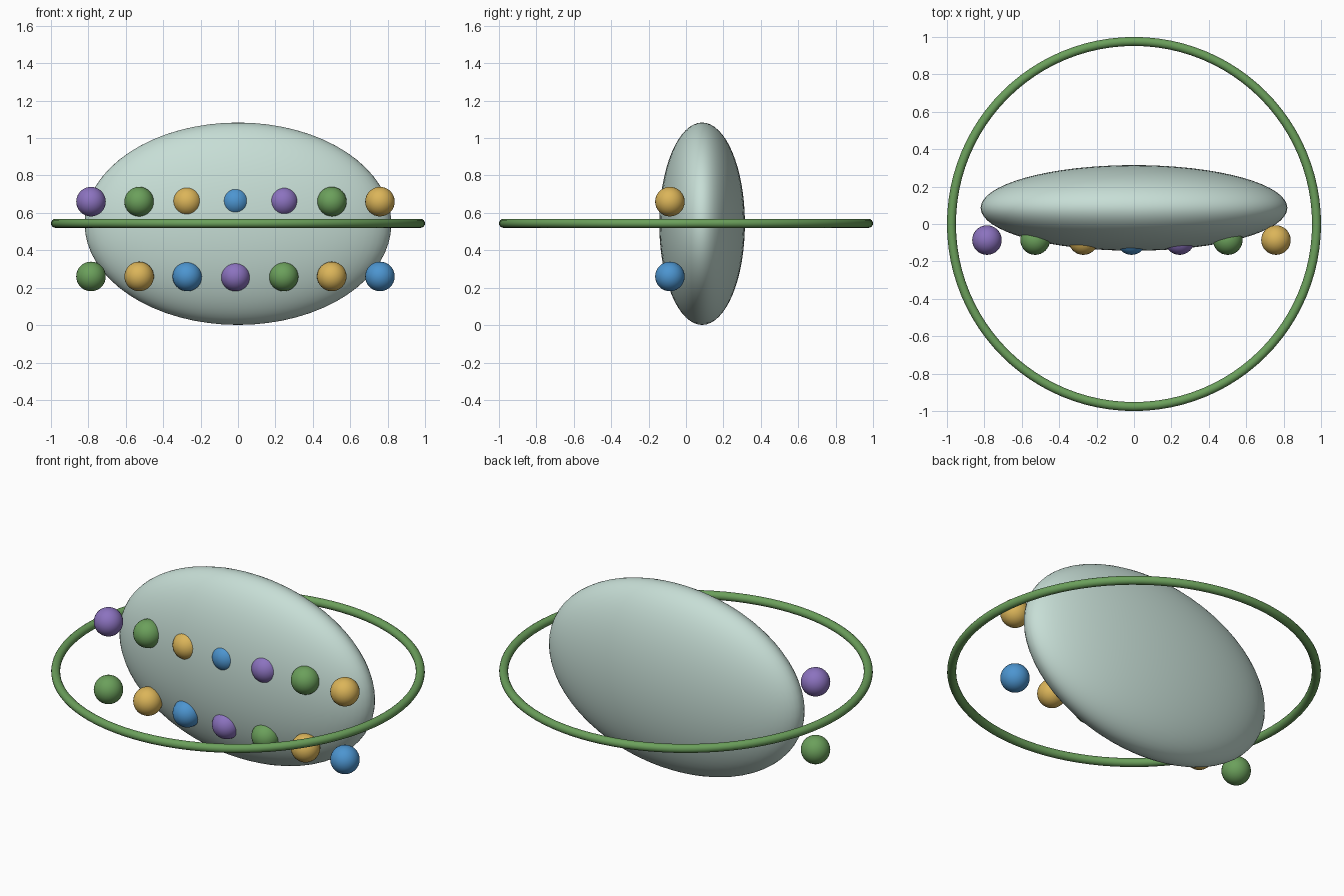
import bpy

default_cube = bpy.data.objects.get("Cube")
if default_cube:
    bpy.data.objects.remove(default_cube, do_unlink=True)


def make_material(name, rgb):
    mat = bpy.data.materials.new(name)
    mat.use_nodes = True
    color = (*rgb, 1.0)
    mat.diffuse_color = color
    mat.node_tree.nodes["Principled BSDF"].inputs["Base Color"].default_value = color
    return mat


pale = make_material("pale_grey_green", (0.57, 0.73, 0.67))
green = make_material("leaf_green", (0.147, 0.35, 0.105))
purple = make_material("soft_purple", (0.26, 0.17, 0.52))
yellow = make_material("warm_yellow", (0.71, 0.46, 0.10))
blue = make_material("sky_blue", (0.073, 0.30, 0.63))


def finish(name, mat):
    """Name, colour and smooth the primitive just added."""
    obj = bpy.context.object
    obj.name = obj.data.name = name
    obj.data.materials.append(mat)
    bpy.ops.object.shade_smooth()
    return obj


def add_ball(name, location, radii, mat, segments=32, rings=16):
    bpy.ops.mesh.primitive_uv_sphere_add(
        segments=segments, ring_count=rings, radius=1, location=location)
    bpy.context.object.scale = radii
    bpy.ops.object.transform_apply(location=False, rotation=False, scale=True)
    return finish(name, mat)


# Flattened egg-shaped body
CENTRE_Z = 0.542
add_ball("body", (0, 0.086, CENTRE_Z), (0.82, 0.229, 0.541), pale, 64, 32)

# Thin horizontal ring around the body
bpy.ops.mesh.primitive_torus_add(
    location=(0, 0, CENTRE_Z + 0.002), major_radius=0.976, minor_radius=0.024,
    major_segments=96, minor_segments=16)
finish("ring", green)

# Two rows of coloured beads along the front, colours cycling
cycle = [purple, green, yellow, blue]
BEAD = 0.079
for row, (row_name, z) in enumerate((("upper", 0.66), ("lower", 0.26))):
    for i in range(7):
        add_ball(f"{row_name}_bead_{i + 1}", (-0.786 + i * 0.2575, -0.086, z),
                 (BEAD, BEAD, BEAD), cycle[(i + row) % len(cycle)])
